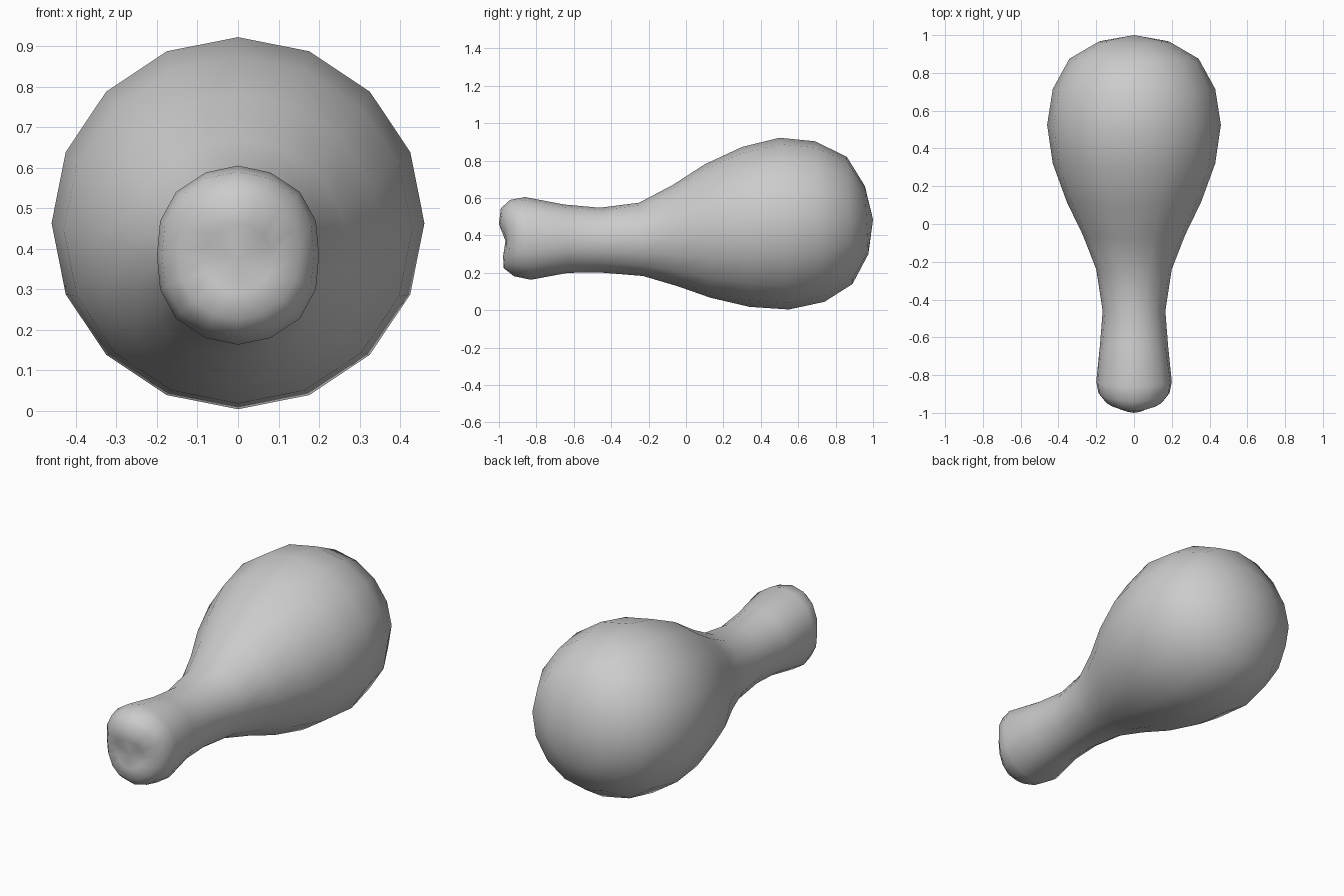
import bpy, bmesh
from math import sin, cos, tau

cube = bpy.data.objects.get("Cube")
if cube:
    bpy.data.objects.remove(cube)

SIDES = 16

# Plain grey surface
grey = bpy.data.materials.new("plain grey")
grey.use_nodes = True
color = (0.6, 0.6, 0.6, 1)
grey.diffuse_color = color
grey.node_tree.nodes["Principled BSDF"].inputs["Base Color"].default_value = color

# Tilted sections: top y, top z, bottom y, bottom z, half width, side setback, squareness
SECTIONS = [
    (-1.0, .46, -.978, .29, .085, .03, 0),      # lobed bone end
    (-.99, .545, -.975, .225, .15, .04, .04),
    (-.94, .59, -.92, .182, .188, .035, .07),
    (-.86, .605, -.83, .163, .2, .01, .08),
    (-.65, .565, -.63, .2, .18, 0, 0),          # shank
    (-.46, .548, -.46, .202, .166, 0, 0),
    (-.25, .575, -.23, .183, .2, 0, 0),
    (-.07, .67, -.05, .13, .27, 0, 0),          # meat
    (.1, .78, .13, .067, .355, 0, 0),
    (.3, .873, .34, .018, .43, 0, 0),
    (.5, .922, .55, .004, .46, 0, 0),
    (.69, .903, .74, .045, .43, 0, 0),
    (.86, .82, .89, .14, .342, 0, 0),
    (.956, .665, .975, .3, .187, 0, 0),
]


def add_ring(bm, ty, tz, by, bz, width, setback, square):
    ring = []
    for i in range(SIDES):
        a = tau * i / SIDES
        s, c = sin(a), cos(a)
        x = width * c * (1 + square * 4 * s * s * c * c)
        y = (ty + by) / 2 + (ty - by) / 2 * s + setback * c * c
        z = (tz + bz) / 2 + (tz - bz) / 2 * s
        ring.append(bm.verts.new((x, y, z)))
    return ring


def add_cap(bm, ring, tip):
    pole = bm.verts.new(tip)
    for i in range(SIDES):
        bm.faces.new((ring[i], ring[(i + 1) % SIDES], pole))


# Loft the whole drumstick and close both ends
bm = bmesh.new()
rings = [add_ring(bm, *s) for s in SECTIONS]
for a, b in zip(rings, rings[1:]):
    for i in range(SIDES):
        j = (i + 1) % SIDES
        bm.faces.new((a[i], a[j], b[j], b[i]))
add_cap(bm, rings[0], (0, -.965, .37))
add_cap(bm, rings[-1], (0, 1, .485))
bmesh.ops.recalc_face_normals(bm, faces=bm.faces)
for f in bm.faces:
    f.smooth = True

mesh = bpy.data.meshes.new("drumstick")
bm.to_mesh(mesh)
bm.free()
mesh.materials.append(grey)
bpy.context.collection.objects.link(bpy.data.objects.new("drumstick", mesh))
